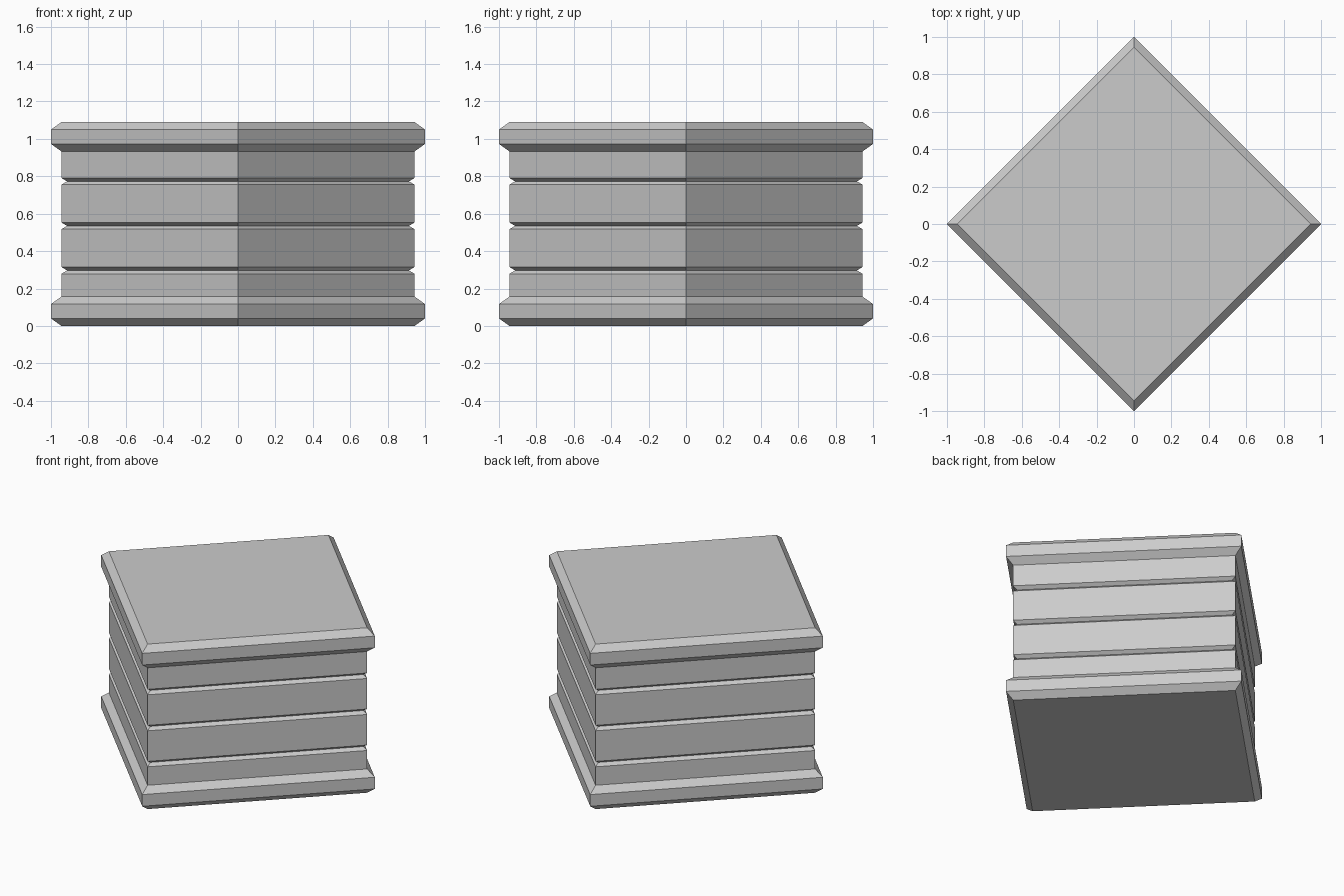
import bpy, bmesh
from math import sin, cos, pi

if "Cube" in bpy.data.objects:
    bpy.data.objects.remove(bpy.data.objects["Cube"])


def square_stack(name, profile):
    """Loft a diamond-set square through (corner radius, height) rings."""
    bm = bmesh.new()
    rings = [[bm.verts.new((r * cos(i * pi / 2), r * sin(i * pi / 2), z))
              for i in range(4)] for r, z in profile]
    for a, b in zip(rings, rings[1:]):
        for i in range(4):
            j = (i + 1) % 4
            bm.faces.new((a[i], a[j], b[j], b[i]))
    bm.faces.new(rings[0][::-1])
    bm.faces.new(rings[-1])
    mesh = bpy.data.meshes.new(name)
    bm.to_mesh(mesh)
    bm.free()
    obj = bpy.data.objects.new(name, mesh)
    bpy.context.collection.objects.link(obj)
    return obj


INNER = 0.944
SLAB_H = 0.157
TOTAL_H = 1.09


# Chamfered slabs at the bottom and top
def slab(name, z):
    return square_stack(name, [(INNER, z), (1, z + 0.04),
                               (1, z + SLAB_H - 0.04), (INNER, z + SLAB_H)])


slab("base_slab", 0)
slab("top_slab", TOTAL_H - SLAB_H)

# Body with three V-shaped grooves between the stacked courses
profile = [(INNER, SLAB_H)]
for z in (0.297, 0.535, 0.773):
    profile += [(INNER, z - 0.018), (INNER - 0.03, z), (INNER, z + 0.018)]
profile.append((INNER, TOTAL_H - SLAB_H))
square_stack("grooved_body", profile)
